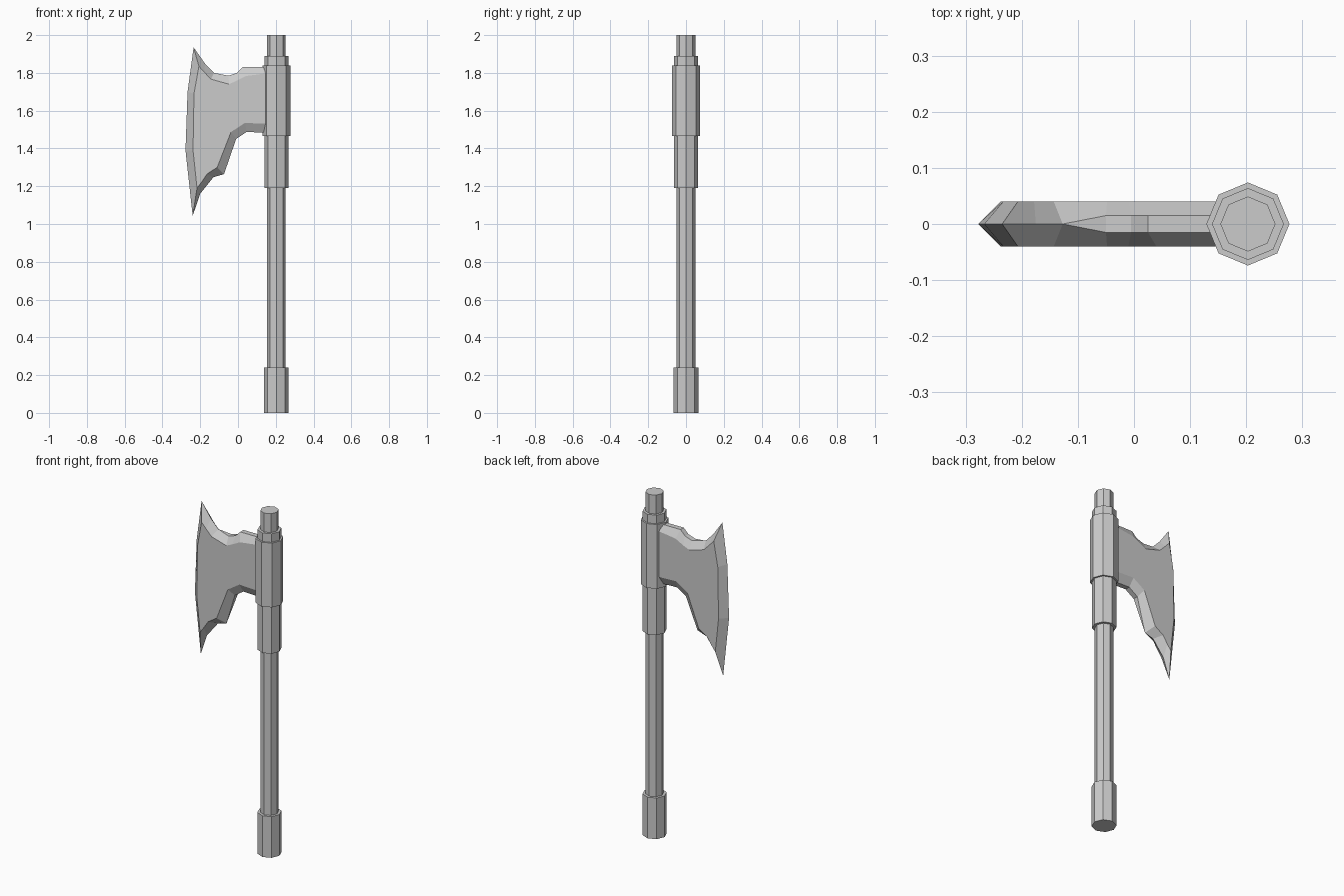
import bpy
import bmesh
from math import cos, sin, tau

cube = bpy.data.objects.get("Cube")
if cube:
    bpy.data.objects.remove(cube, do_unlink=True)

grey = bpy.data.materials.new("grey")
grey.use_nodes = True
grey.diffuse_color = (0.6, 0.6, 0.6, 1)
grey.node_tree.nodes["Principled BSDF"].inputs["Base Color"].default_value = (0.6, 0.6, 0.6, 1)

AXIS = 0.203  # x of the shaft


def finish(name, bm):
    bmesh.ops.recalc_face_normals(bm, faces=bm.faces)
    mesh = bpy.data.meshes.new(name)
    bm.to_mesh(mesh)
    bm.free()
    mesh.materials.append(grey)
    obj = bpy.data.objects.new(name, mesh)
    bpy.context.collection.objects.link(obj)
    return obj


def octagon(name, radius, bottom, top):
    """Eight-sided closed cylinder around the shaft axis."""
    bm = bmesh.new()
    rings = [[bm.verts.new((AXIS + radius * cos(tau * i / 8), radius * sin(tau * i / 8), z))
              for i in range(8)] for z in (bottom, top)]
    for ring in rings:
        bm.faces.new(ring)
    for i in range(8):
        j = (i + 1) % 8
        bm.faces.new((rings[0][i], rings[0][j], rings[1][j], rings[1][i]))
    return finish(name, bm)


# Shaft and its fittings
octagon("shaft", 0.049, 0.02, 2.0)
octagon("pommel", 0.065, 0.0, 0.24)
octagon("collar", 0.064, 1.19, 1.89)
octagon("head_sleeve", 0.074, 1.465, 1.84)

# Blade outline: cheek x, cheek z, rim x, rim z, rim half thickness
HALF = 0.04
SPINE = 0.015
outline = [
    (0.17, 1.80, 0.17, 1.83, SPINE),
    (0.04, 1.783, 0.025, 1.83, SPINE),
    (-0.01, 1.757, -0.005, 1.80, SPINE),
    (-0.048, 1.74, -0.05, 1.785, SPINE),
    (-0.143, 1.767, -0.127, 1.80, 0),
    (-0.178, 1.803, -0.175, 1.85, 0),
    (-0.207, 1.835, -0.235, 1.935, 0),
    (-0.233, 1.69, -0.267, 1.70, 0),
    (-0.238, 1.39, -0.278, 1.39, 0),
    (-0.217, 1.19, -0.24, 1.043, 0),
    (-0.193, 1.222, -0.20, 1.16, 0),
    (-0.164, 1.265, -0.13, 1.248, 0),
    (-0.11, 1.30, -0.074, 1.264, 0),
    (-0.037, 1.487, -0.01, 1.45, SPINE),
    (0.037, 1.535, 0.045, 1.487, SPINE),
    (0.17, 1.53, 0.17, 1.483, SPINE),
]

# Blade: two flat cheeks bevelled to the rim, bridged along the spine
bm = bmesh.new()
rims = []
for side in (-1, 1):
    cheek = [bm.verts.new((p[0], side * HALF, p[1])) for p in outline]
    rim = [bm.verts.new((p[2], side * p[4], p[3])) for p in outline]
    rims.append(rim)
    bm.faces.new(cheek)
    for i in range(len(outline)):
        j = (i + 1) % len(outline)
        bm.faces.new((cheek[i], cheek[j], rim[j], rim[i]))
front, back = rims
for i in range(len(outline)):
    j = (i + 1) % len(outline)
    if outline[i][4] or outline[j][4]:
        bm.faces.new((front[i], front[j], back[j], back[i]))
bmesh.ops.remove_doubles(bm, verts=bm.verts, dist=0.0001)
finish("axe_blade", bm)
